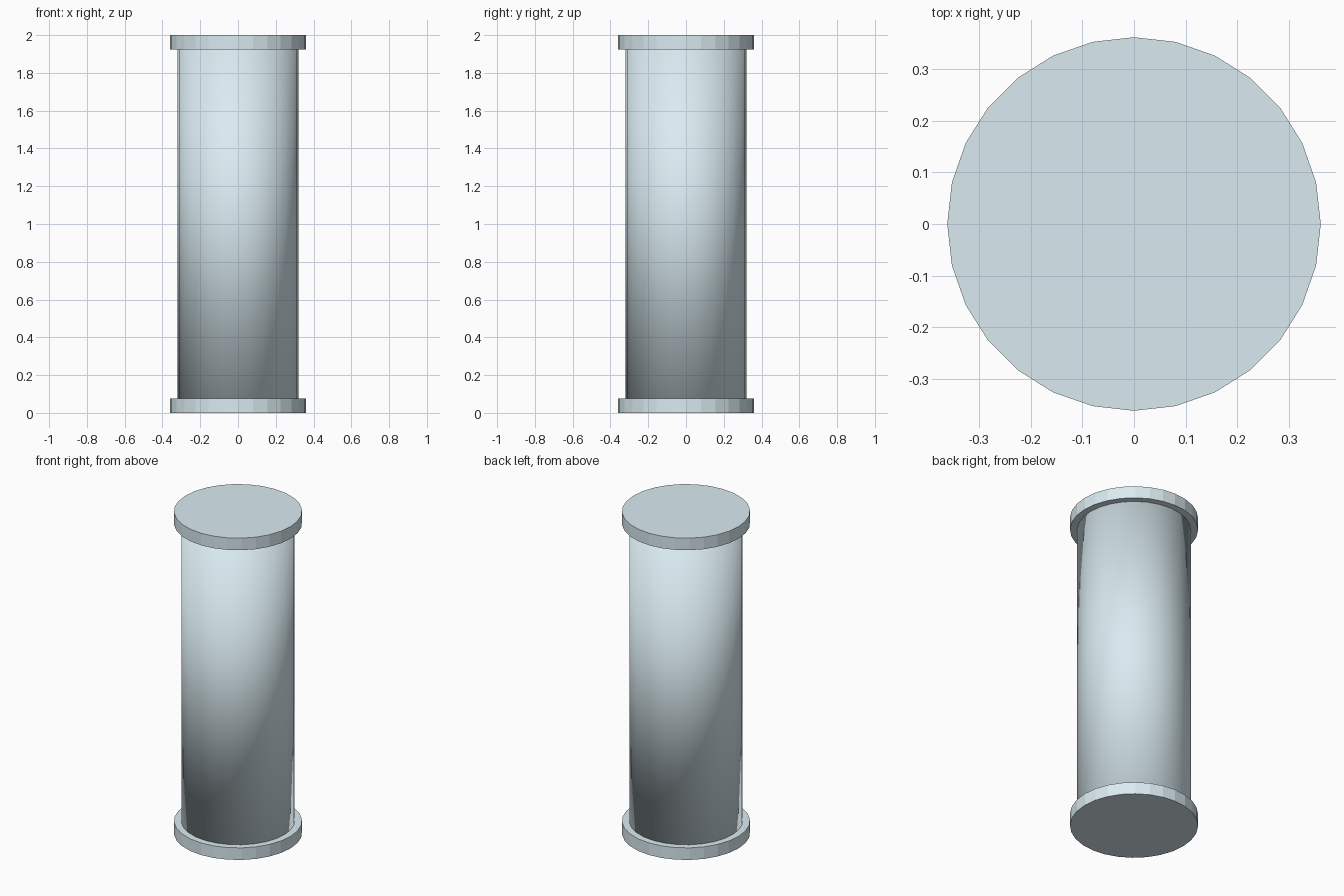
import bpy

if "Cube" in bpy.data.objects:
    bpy.data.objects.remove(bpy.data.objects["Cube"])

SIDES = 28
CAP_H = 0.075

glass = bpy.data.materials.new("pale_blue")
glass.diffuse_color = (0.70, 0.83, 0.88, 1.0)
glass.use_nodes = True
glass.node_tree.nodes["Principled BSDF"].inputs["Base Color"].default_value = glass.diffuse_color


def cylinder(name, radius, z0, z1, smooth=False):
    bpy.ops.mesh.primitive_cylinder_add(
        vertices=SIDES, radius=radius, depth=z1 - z0, location=(0, 0, (z0 + z1) / 2))
    obj = bpy.context.object
    obj.name = name
    obj.data.materials.append(glass)
    if smooth:
        bpy.ops.object.shade_smooth()
    return obj


# Smooth tube between two flat-shaded end caps
cylinder("tube", 0.32, CAP_H, 2 - CAP_H, smooth=True)
cylinder("bottom_cap", 0.361, 0, CAP_H)
cylinder("top_cap", 0.361, 2 - CAP_H, 2)
